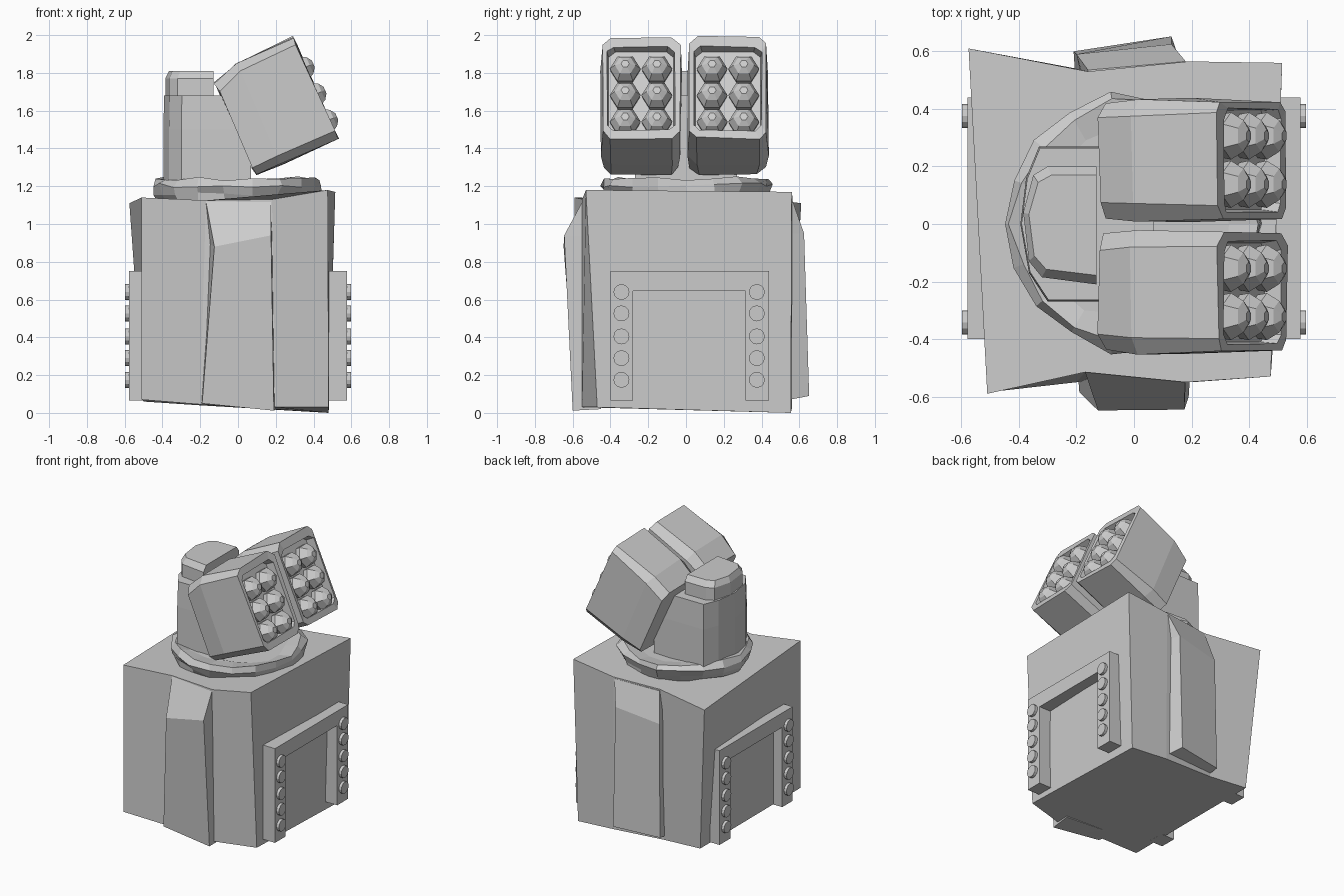
import bpy, bmesh, math, random
from mathutils import Vector

if "Cube" in bpy.data.objects:
    bpy.data.objects.remove(bpy.data.objects["Cube"])

random.seed(4)
grey = bpy.data.materials.new("stone grey")
grey.diffuse_color = (0.6, 0.6, 0.6, 1)
grey.use_nodes = True
grey.node_tree.nodes["Principled BSDF"].inputs["Base Color"].default_value = grey.diffuse_color


def loft(bm, rings):
    """Skin a list of equal-length point rings and cap both ends."""
    rows = [[bm.verts.new(p) for p in ring] for ring in rings]
    n = len(rows[0])
    for a, b in zip(rows, rows[1:]):
        for i in range(n):
            j = (i + 1) % n
            bm.faces.new((a[i], a[j], b[j], b[i]))
    bm.faces.new(rows[0][::-1])
    bm.faces.new(rows[-1])


def finish(bm, name):
    bmesh.ops.recalc_face_normals(bm, faces=bm.faces)
    me = bpy.data.meshes.new(name)
    bm.to_mesh(me)
    bm.free()
    me.materials.append(grey)
    ob = bpy.data.objects.new(name, me)
    bpy.context.collection.objects.link(ob)
    return ob


def solid(name, rings):
    bm = bmesh.new()
    loft(bm, rings)
    return finish(bm, name)


def jig(a):
    return random.uniform(-a, a)


# Rough-hewn pedestal
top = [(-.51, -.59, 1.14), (-.17, -.515, 1.125), (.18, -.55, 1.13), (.475, -.53, 1.18),
       (.515, .56, 1.17), (.19, .565, 1.13), (-.16, .53, 1.12), (-.575, .61, 1.11)]
bottom = [(-.51, -.585, .07), (-.2, -.55, .045), (.2, -.55, .03), (.48, -.47, .03),
          (.48, .555, 0), (.19, .56, .02), (-.2, .54, .04), (-.5, .55, .06)]
solid("pedestal", [bottom, top])

# Sloped buttresses on the front and back
solid("front_buttress", [
    [(-.2, -.45, .045), (-.19, -.585, .05), (.19, -.6, .012), (.2, -.45, .02)],
    [(-.16, -.45, .9), (-.125, -.648, .88), (.175, -.645, .94), (.185, -.45, .94)],
    [(-.17, -.45, 1.12), (-.17, -.515, 1.12), (.175, -.545, 1.125), (.175, -.45, 1.125)]])
solid("back_buttress", [
    [(.2, .45, .05), (.13, .652, .09), (-.21, .6, .08), (-.2, .45, .05)],
    [(.19, .45, .95), (.13, .625, .95), (-.2, .59, .9), (-.17, .45, .9)],
    [(.19, .45, 1.12), (.18, .565, 1.12), (-.16, .535, 1.11), (-.16, .45, 1.11)]])

# Riveted door frames on both sides
outline = [(-.4, .065), (-.28, .065), (-.28, .645), (.315, .645),
           (.315, .065), (.44, .065), (.44, .75), (-.4, .75)]
for side, s in (("right", 1), ("left", -1)):
    solid(side + "_frame", [[(s * x, y, z) for y, z in outline] for x in (.47, .578)])
    bm = bmesh.new()
    for yc in (-.342, .375):
        for zc in (.175, .29, .405, .527, .64):
            loft(bm, [[(s * x, yc + .042 * math.cos(k * math.tau / 12),
                        zc + .042 * math.sin(k * math.tau / 12)) for k in range(12)]
                      for x in (.57, .598)])
    finish(bm, side + "_rivets")

# Chipped turntable ring
rings = []
for r, z in ((.41, 1.12), (.43, 1.16), (.45, 1.205), (.425, 1.24), (.33, 1.222)):
    ring = []
    for k in range(18):
        a, q = k * math.tau / 18, r + jig(.018)
        ring.append((q * math.cos(a), q * math.sin(a), z + jig(.012)))
    rings.append(ring)
solid("turntable", rings)

# Half-round turret column with a smaller cap block
col = [(.07, -.27), (-.3, -.27), (-.365, -.17), (-.395, 0), (-.375, .16), (-.33, .27), (.07, .27)]
solid("turret_column", [[(x, y, z) for x, y in col] for z in (1.2, 1.5)]
      + [[(x * .99, y * .98, 1.68) for x, y in col]])
cap = [(-.13, -.21), (-.32, -.185), (-.365, -.13), (-.385, .04), (-.35, .17), (-.3, .2), (-.13, .2)]
solid("turret_cap", [[(x, y, 1.65) for x, y in cap],
                     [(x, y, 1.77) for x, y in cap],
                     [(-.14 + (x + .14) * .92, y * .85, 1.81) for x, y in cap]])

# Tilted launcher pods: u = firing direction, v = pod height
TILT = math.radians(24)


def pod_point(yc, u, y, v):
    c, s = math.cos(TILT), math.sin(TILT)
    return Vector((.195 + u * c - v * s, yc + y, 1.6125 + u * s + v * c))


def section(yc, u, w, lo, hi, c, j):
    pts = [(-w + c, lo), (w - c, lo), (w, lo + c), (w, hi - c),
           (w - c * 1.2, hi), (-w + c * 1.2, hi), (-w, hi - c), (-w, lo + c)]
    return [pod_point(yc, u + jig(j), y + jig(j), v + jig(j)) for y, v in pts]


for side, yc in (("front", -.238), ("back", .222)):
    solid(side + "_pod", [
        section(yc, -.235, .2, -.285, .25, .045, .007),
        section(yc, -.09, .21, -.285, .295, .045, .007),
        section(yc, .24, .208, -.28, .305, .04, .007),
        section(yc, .24, .178, -.235, .25, .03, .004),
        section(yc, .18, .172, -.23, .245, .03, 0)])
    # Faceted six-sided rocket heads, two columns of three
    bm = bmesh.new()
    for dy in (-.084, .084):
        for row in (-1, 0, 1):
            loft(bm, [[pod_point(yc, u, dy + r * math.cos(k * math.tau / 6),
                                 row * .153 - .02 + r * math.sin(k * math.tau / 6))
                       for k in range(6)]
                      for u, r in ((.17, .074), (.215, .082), (.262, .055), (.282, .022))])
    finish(bm, side + "_rockets")
